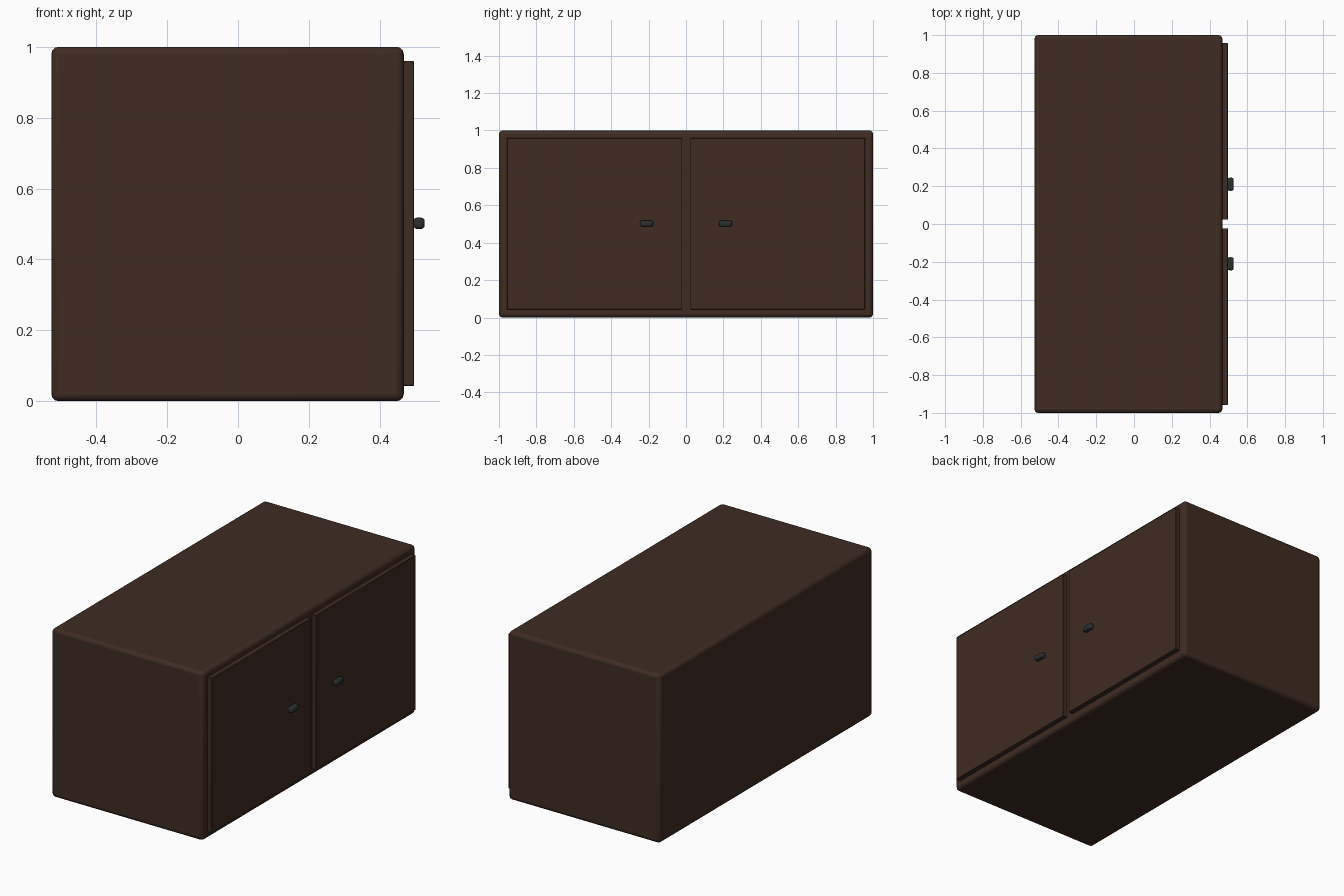
import bpy, bmesh
from mathutils import Vector

if "Cube" in bpy.data.objects:
    bpy.data.objects.remove(bpy.data.objects["Cube"])


def material(name, rgb):
    m = bpy.data.materials.new(name)
    m.diffuse_color = (*rgb, 1)
    m.use_nodes = True
    m.node_tree.nodes["Principled BSDF"].inputs["Base Color"].default_value = m.diffuse_color
    return m


wood = material("dark_wood", (0.05, 0.025, 0.016))
metal = material("dark_metal", (0.025, 0.028, 0.028))


def box(name, lo, hi, mat, bevel, segments):
    """Bevelled box between two opposite corners."""
    lo, hi = Vector(lo), Vector(hi)
    bm = bmesh.new()
    bmesh.ops.create_cube(bm, size=1)
    bmesh.ops.scale(bm, vec=hi - lo, verts=bm.verts)
    mesh = bpy.data.meshes.new(name)
    bm.to_mesh(mesh)
    bm.free()
    mesh.materials.append(mat)
    ob = bpy.data.objects.new(name, mesh)
    ob.location = (lo + hi) / 2
    bpy.context.collection.objects.link(ob)
    mod = ob.modifiers.new("rounded_edges", "BEVEL")
    mod.width = bevel
    mod.segments = segments
    bpy.ops.object.select_all(action="DESELECT")
    bpy.context.view_layer.objects.active = ob
    ob.select_set(True)
    bpy.ops.object.shade_smooth_by_angle()
    return ob


# Cabinet carcass
box("cabinet_body", (-0.527, -1, 0), (0.468, 1, 1), wood, 0.02, 3)

# Pair of doors with small pull handles near the middle
for side, s in (("left", -1), ("right", 1)):
    y0, y1 = sorted((s * 0.023, s * 0.957))
    box(side + "_door", (0.467, y0, 0.043), (0.497, y1, 0.96), wood, 0.002, 1)
    y0, y1 = sorted((s * 0.176, s * 0.245))
    box(side + "_handle", (0.495, y0, 0.486), (0.527, y1, 0.518), metal, 0.01, 3)
